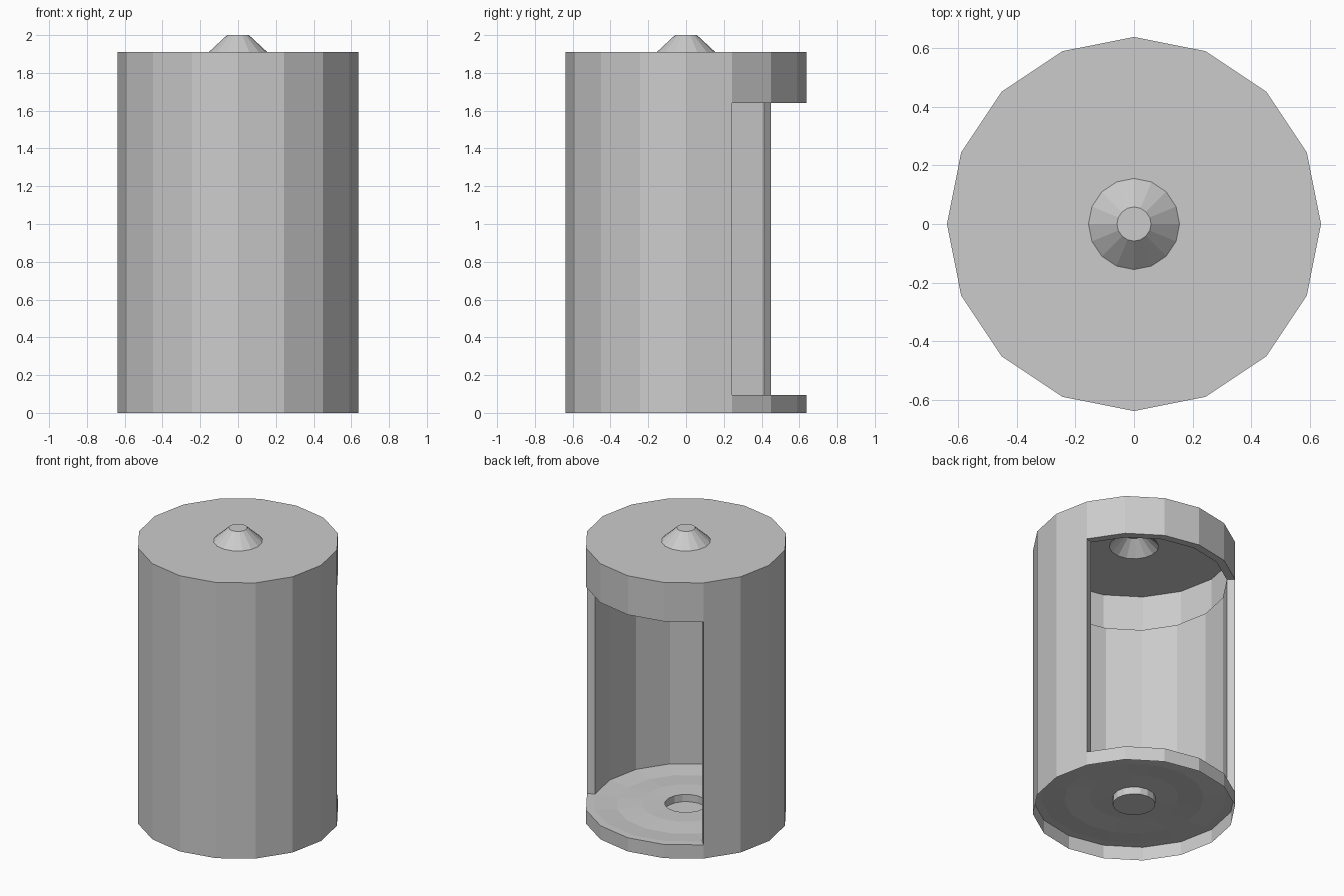
import bpy, math

if "Cube" in bpy.data.objects:
    bpy.data.objects.remove(bpy.data.objects["Cube"])

SIDES = 16
R_OUT, R_IN = 0.637, 0.585
Z_LOW, Z_HIGH, Z_TOP = 0.095, 1.64, 1.91
OPEN_START, OPEN_END = 1, 6      # opening spans five sides, at the back right


def revolve(name, profile, start=0, count=SIDES, closed=False):
    """Sweep (radius, z) points around z over a number of sides.
    Closed profiles also get end caps where the sweep stops."""
    verts, faces = [], []
    n = len(profile)
    full = count == SIDES
    steps = count if full else count + 1
    for s in range(steps):
        a = 2 * math.pi * (start + s) / SIDES
        verts += [(r * math.cos(a), r * math.sin(a), z) for r, z in profile]
    for s in range(count):
        t = (s + 1) % steps
        for i in range(n if closed else n - 1):
            j = (i + 1) % n
            faces.append((s * n + i, t * n + i, t * n + j, s * n + j))
    if closed and not full:
        faces.append(tuple(range(n)))
        faces.append(tuple((steps - 1) * n + i for i in reversed(range(n))))
    # close the ends of an open full sweep with one flat polygon
    mesh = bpy.data.meshes.new(name)
    mesh.from_pydata(verts, [], faces)
    mesh.update()
    obj = bpy.data.objects.new(name, mesh)
    bpy.context.collection.objects.link(obj)
    return obj


def disc(name, radius, z):
    pts = [(radius * math.cos(2 * math.pi * i / SIDES),
            radius * math.sin(2 * math.pi * i / SIDES), z) for i in range(SIDES)]
    mesh = bpy.data.meshes.new(name)
    mesh.from_pydata(pts, [], [tuple(range(SIDES))])
    obj = bpy.data.objects.new(name, mesh)
    bpy.context.collection.objects.link(obj)
    return obj


# Thick side wall, leaving the opening free
revolve("side_wall", [(R_OUT, Z_LOW), (R_OUT, Z_HIGH), (R_IN, Z_HIGH), (R_IN, Z_LOW)],
        start=OPEN_END, count=SIDES - (OPEN_END - OPEN_START), closed=True)

# Top cap: lip under the edge, band, lid and raised hollow tip
revolve("top_cap", [(R_IN, Z_HIGH), (R_OUT, Z_HIGH), (R_OUT, Z_TOP),
                    (0.155, Z_TOP), (0.058, 2.0)])
disc("tip_end", 0.058, 2.0)

# Base: open skirt, shallow ringed floor and a sunken cup in the middle
revolve("base", [(R_OUT, 0), (R_OUT, Z_LOW), (R_IN, Z_LOW), (0.44, 0.083),
                 (0.28, 0.093), (0.134, 0.09), (0.134, 0.04)])
disc("cup_bottom", 0.134, 0.04)
